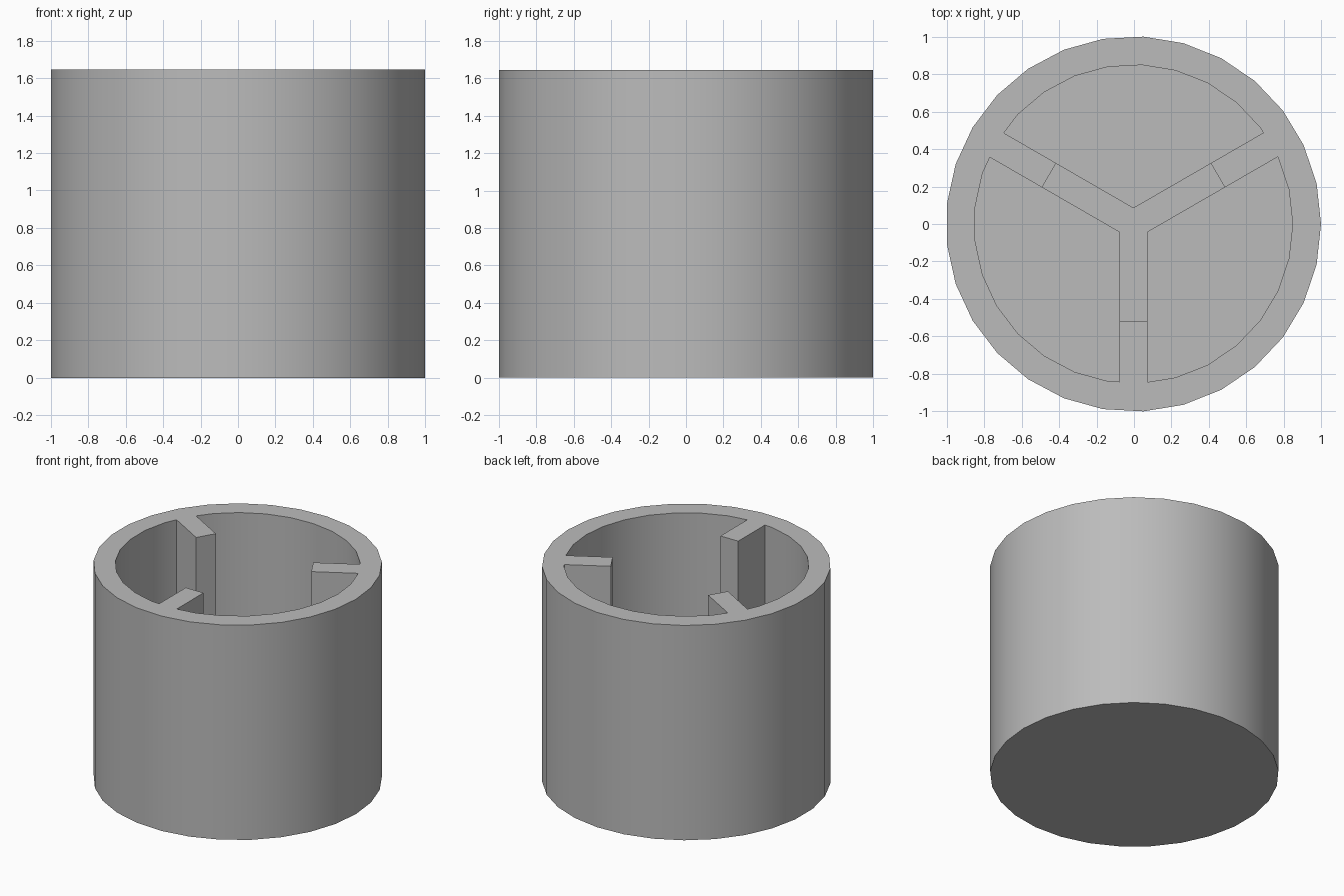
import bpy
import bmesh
from math import radians, pi
from mathutils import Matrix, Vector

cube = bpy.data.objects.get("Cube")
if cube:
    bpy.data.objects.remove(cube, do_unlink=True)

SIDES = 29
HEIGHT = 1.645
OUTER, INNER = 1.0015, 0.85
FLOOR = 0.15
RIB_HALF = 0.075       # half the rib thickness
RIB_TIP = 0.52         # where the tall part of a rib stops
LEDGE = 0.7            # top of the low part joining at the centre
CENTRE = Vector((-0.003, 0, 0))

grey = bpy.data.materials.new("grey plastic")
grey.diffuse_color = (0.5, 0.5, 0.5, 1)
grey.use_nodes = True
grey.node_tree.nodes["Principled BSDF"].inputs["Base Color"].default_value = (0.5, 0.5, 0.5, 1)


def prism(name, base, offset):
    """Extrude a closed outline of points along an offset."""
    bm = bmesh.new()
    face = bm.faces.new([bm.verts.new(p) for p in base])
    out = bmesh.ops.extrude_face_region(bm, geom=[face])
    top = [v for v in out["geom"] if isinstance(v, bmesh.types.BMVert)]
    bmesh.ops.translate(bm, verts=top, vec=offset)
    bmesh.ops.recalc_face_normals(bm, faces=bm.faces)
    mesh = bpy.data.meshes.new(name)
    bm.to_mesh(mesh)
    bm.free()
    mesh.materials.append(grey)
    obj = bpy.data.objects.new(name, mesh)
    bpy.context.collection.objects.link(obj)
    return obj


def drum(name, radius, bottom, top):
    ring = [Matrix.Rotation(2 * pi * i / SIDES, 3, 'Z') @ Vector((radius, 0, 0))
            + CENTRE + Vector((0, 0, bottom)) for i in range(SIDES)]
    return prism(name, ring, Vector((0, 0, top - bottom)))


def subtract(target, cutter):
    mod = target.modifiers.new("cut", 'BOOLEAN')
    mod.operation = 'DIFFERENCE'
    mod.solver = 'EXACT'
    mod.object = cutter
    bpy.context.view_layer.objects.active = target
    bpy.ops.object.modifier_apply(modifier=mod.name)
    bpy.data.objects.remove(cutter, do_unlink=True)


# Body and the round cavity
body = drum("ribbed_cup", OUTER, 0, HEIGHT)
cavity = drum("cavity", INNER, FLOOR, HEIGHT + 0.1)

# Low three-armed wall on the floor, meeting at the centre
arms = []
for angle in (30, 150, 270):
    turn = Matrix.Rotation(radians(angle), 3, 'Z')
    notch = RIB_HALF / 3 ** 0.5
    for x, y in ((1, -RIB_HALF), (1, RIB_HALF), (notch, RIB_HALF)):
        arms.append(turn @ Vector((x, y, 0)) + CENTRE)
subtract(cavity, prism("low_wall", arms, Vector((0, 0, LEDGE))))

# Tall ribs on the inside of the outer wall
for angle in (30, 150, 270):
    turn = Matrix.Rotation(radians(angle), 3, 'Z')
    corners = ((RIB_TIP, -RIB_HALF), (1, -RIB_HALF), (1, RIB_HALF), (RIB_TIP, RIB_HALF))
    outline = [turn @ Vector((x, y, 0)) + CENTRE for x, y in corners]
    subtract(cavity, prism("tall_rib", outline, Vector((0, 0, HEIGHT + 0.2))))

subtract(body, cavity)

# Smooth round walls with crisp rims
bpy.ops.object.select_all(action='DESELECT')
body.select_set(True)
bpy.context.view_layer.objects.active = body
bpy.ops.object.shade_smooth_by_angle(angle=radians(30))
